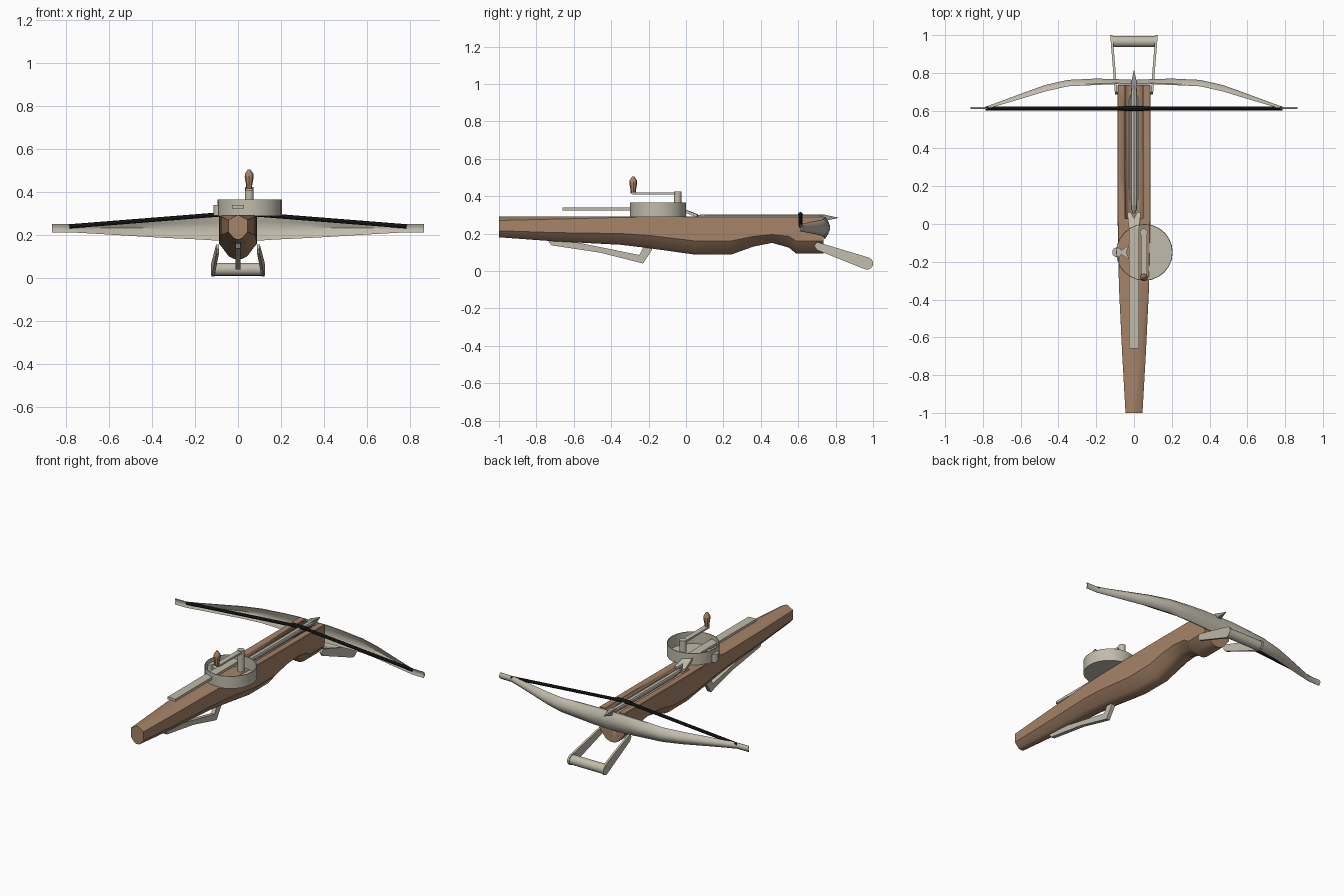
import bpy, bmesh, math
from mathutils import Vector

old = bpy.data.objects.get("Cube")
if old:
    bpy.data.objects.remove(old, do_unlink=True)


def material(name, rgb):
    m = bpy.data.materials.new(name)
    m.use_nodes = True
    m.diffuse_color = (*rgb, 1)
    m.node_tree.nodes["Principled BSDF"].inputs["Base Color"].default_value = (*rgb, 1)
    return m


WOOD = material("warm wood", (0.38, 0.23, 0.14))
METAL = material("pale metal", (0.53, 0.50, 0.41))
STEEL = material("grey steel", (0.30, 0.30, 0.28))
CORD = material("black cord", (0.012, 0.012, 0.012))


def finish(bm, name, mat, smooth=None):
    bmesh.ops.recalc_face_normals(bm, faces=bm.faces)
    me = bpy.data.meshes.new(name)
    bm.to_mesh(me)
    bm.free()
    ob = bpy.data.objects.new(name, me)
    bpy.context.collection.objects.link(ob)
    me.materials.append(mat)
    if smooth:
        bpy.ops.object.select_all(action="DESELECT")
        ob.select_set(True)
        bpy.context.view_layer.objects.active = ob
        bpy.ops.object.shade_smooth_by_angle(angle=math.radians(smooth))
    return ob


def loft(name, sections, mat, smooth=None):
    """Skin closed rings of equal length and cap both ends."""
    bm = bmesh.new()
    rings = [[bm.verts.new(p) for p in s] for s in sections]
    for a, b in zip(rings, rings[1:]):
        for i in range(len(a)):
            j = (i + 1) % len(a)
            bm.faces.new((a[i], a[j], b[j], b[i]))
    bm.faces.new(rings[0])
    bm.faces.new(rings[-1][::-1])
    return finish(bm, name, mat, smooth)


def tube(name, rows, mat, sides=12, smooth=40):
    """Round part through (centre, radius) rows along a straight line."""
    axis = (Vector(rows[-1][0]) - Vector(rows[0][0])).normalized()
    u = axis.orthogonal().normalized()
    v = axis.cross(u)
    turns = [math.tau * i / sides for i in range(sides)]
    return loft(name, [[Vector(c) + r * (math.cos(t) * u + math.sin(t) * v) for t in turns]
                       for c, r in rows], mat, smooth)


def plate(name, outline, z0, z1, mat):
    return loft(name, [[(x, y, z) for x, y in outline] for z in (z0, z1)], mat)


# Stock: y, half width, half width of flat top, side top, side bottom, underside
stock_rows = [
    (-1.0, .045, .004, .27, .215, .18), (-.7, .062, .035, .277, .205, .158),
    (-.35, .079, .074, .286, .20, .14), (-.2, .083, .08, .288, .19, .122),
    (.05, .087, .084, .289, .16, .087), (.24, .088, .085, .289, .16, .087),
    (.36, .088, .085, .289, .185, .13), (.46, .088, .085, .289, .195, .15),
    (.55, .088, .085, .289, .185, .125), (.59, .088, .085, .289, .16, .092),
    (.735, .088, .085, .289, .16, .092)]
rings = []
for y, w, tw, s, m, b in stock_rows:
    half = [(tw, .292), (w, s), (w, m), (w * .5, b + (m - b) * .2), (w * .2, b)]
    rings.append([(x, y, z) for x, z in half] + [(-x, y, z) for x, z in half[::-1]])
stock = loft("stock", rings, WOOD, 35)

# Bolt channel cut along the top of the stock
cutter = tube("channel_cutter", [((0, .03, .302), .05), ((0, .9, .302), .05)], WOOD, 16)
cutter.hide_render = True
cutter.hide_viewport = True
cut = stock.modifiers.new("channel", "BOOLEAN")
cut.object = cutter
cut.operation = "DIFFERENCE"
cut.solver = "EXACT"

# Bow limbs: x, outer y, thickness, bottom, top
limb = [(0, .764, .025, .172, .288), (.1, .768, .028, .174, .288), (.2, .771, .035, .18, .284),
        (.35, .764, .035, .187, .275), (.47, .737, .035, .194, .269), (.6, .69, .028, .202, .261),
        (.72, .645, .018, .209, .253), (.785, .621, .012, .212, .25), (.865, .62, .012, .212, .25)]
rings = []
for x, y, t, lo, hi in [(-r[0], *r[1:]) for r in limb[:0:-1]] + limb:
    mid, h = (lo + hi) / 2, (hi - lo) / 2
    outer = [(x, y - t * .8 * k * k, mid + h * k) for k in (-1, -.6, -.2, .2, .6, 1)]
    inner = [(x, y - t * (.5 + .5 * abs(k)), mid + h * k) for k in (1, .5, 0, -.5, -1)]
    rings.append(outer + inner)
loft("bow", rings, METAL, 45)

# String with thicker serving at the middle
for side, label in ((1, "left"), (-1, "right")):
    tube(label + "_string", [((side * .785, .612, .24), .01), ((0, .612, .302), .01)], CORD, 8)
tube("string_serving", [((-.05, .612, .302), .013), ((.05, .612, .302), .013)], CORD, 8)

# Bolt: shaft, nock and flattened pointed head
tube("bolt_shaft", [((0, .1, .284), .017), ((0, .74, .284), .017)], METAL, 8)
tube("bolt_nock", [((0, .055, .287), .008), ((0, .085, .287), .016), ((0, .1, .287), .016)], METAL, 8)
tube("bolt_head", [((0, .70, .284), .018), ((0, .74, .284), .024), ((0, .815, .284), .001)],
     STEEL, 4, 20)
for side, label in ((1, "left"), (-1, "right")):
    plate(label + "_bolt_vane", [(side * x, y) for x, y in
          ((.01, .11), (.026, .14), (.026, .66), (.01, .7))], .281, .286, STEEL)

# Foot stirrup: two tapered rounded arms and a round bar
for side, label in ((1, "left"), (-1, "right")):
    end = [(.968 + .033 * math.cos(a), .04 + .033 * math.sin(a))
           for a in [math.radians(-110 + 30 * i) for i in range(7)]]
    outline = [(.70, .112)] + end + [(.70, .155), (.685, .135)]
    loft(label + "_stirrup_arm",
         [[(side * (.088 + off + (y - .69) * .08), y, z) for y, z in outline] for off in (0, .013)],
         METAL)
tube("stirrup_bar", [((-.112, .966, .04), .03), ((.112, .966, .04), .03)], METAL, 16)

# Winding drum: open cup sunk slightly into the stock top
bm = bmesh.new()
C, R = Vector((.055, -.15, 0)), .15
turns = [math.tau * i / 24 for i in range(24)]
loops = [[bm.verts.new(C + Vector((r * math.cos(t), r * math.sin(t), z))) for t in turns]
         for r, z in ((R, .288), (R, .365), (R - .004, .365), (R - .004, .29))]
for a, b in zip(loops, loops[1:]):
    for i in range(24):
        j = (i + 1) % 24
        bm.faces.new((a[i], a[j], b[j], b[i]))
bm.faces.new(loops[0])
bm.faces.new(loops[-1])
finish(bm, "winding_drum", METAL, 35)

# Toothed slide bar ending in a sloped fork that grips the string
plate("slide_bar", [(-.027, -.66), (.027, -.66), (.027, -.02), (-.027, -.02)], .324, .34, METAL)
for side, label in ((1, "left"), (-1, "right")):
    loft(label + "_claw", [[(side * x, y, z + d) for x, y, z in
         ((.0, -.03, .322), (.026, -.03, .322), (.036, .06, .286), (.018, .065, .286), (0, .03, .30))]
         for d in (0, .016)], METAL)

# Pawl at the right of the drum
tube("pawl_knob", [((-.09, -.15, .29), .026), ((-.09, -.15, .34), .026)], METAL, 12)
plate("pawl_tooth", [(-.07, -.16), (-.025, -.19), (-.04, -.15), (-.025, -.11), (-.07, -.14)],
      .30, .335, METAL)

# Crank post, arm and turned wooden handle
tube("crank_post", [((.052, -.045, .29), .021), ((.052, -.045, .424), .021)], METAL, 12)
plate("crank_arm", [(.036, -.285), (.068, -.285), (.068, -.04), (.036, -.04)], .408, .419, METAL)
tube("crank_handle", [((.052, -.282, z), r) for z, r in
     ((.415, .014), (.43, .014), (.47, .021), (.485, .019), (.505, .006))], WOOD, 8)

# Trigger lever beneath the stock
lever = [(-.74, .165), (-.72, .137), (-.46, .098), (-.23, .04), (-.18, .115), (-.19, .135),
         (-.225, .13), (-.25, .085), (-.46, .128), (-.62, .16)]
loft("trigger_lever", [[(x, y, z) for y, z in lever] for x in (-.012, .012)], METAL)
